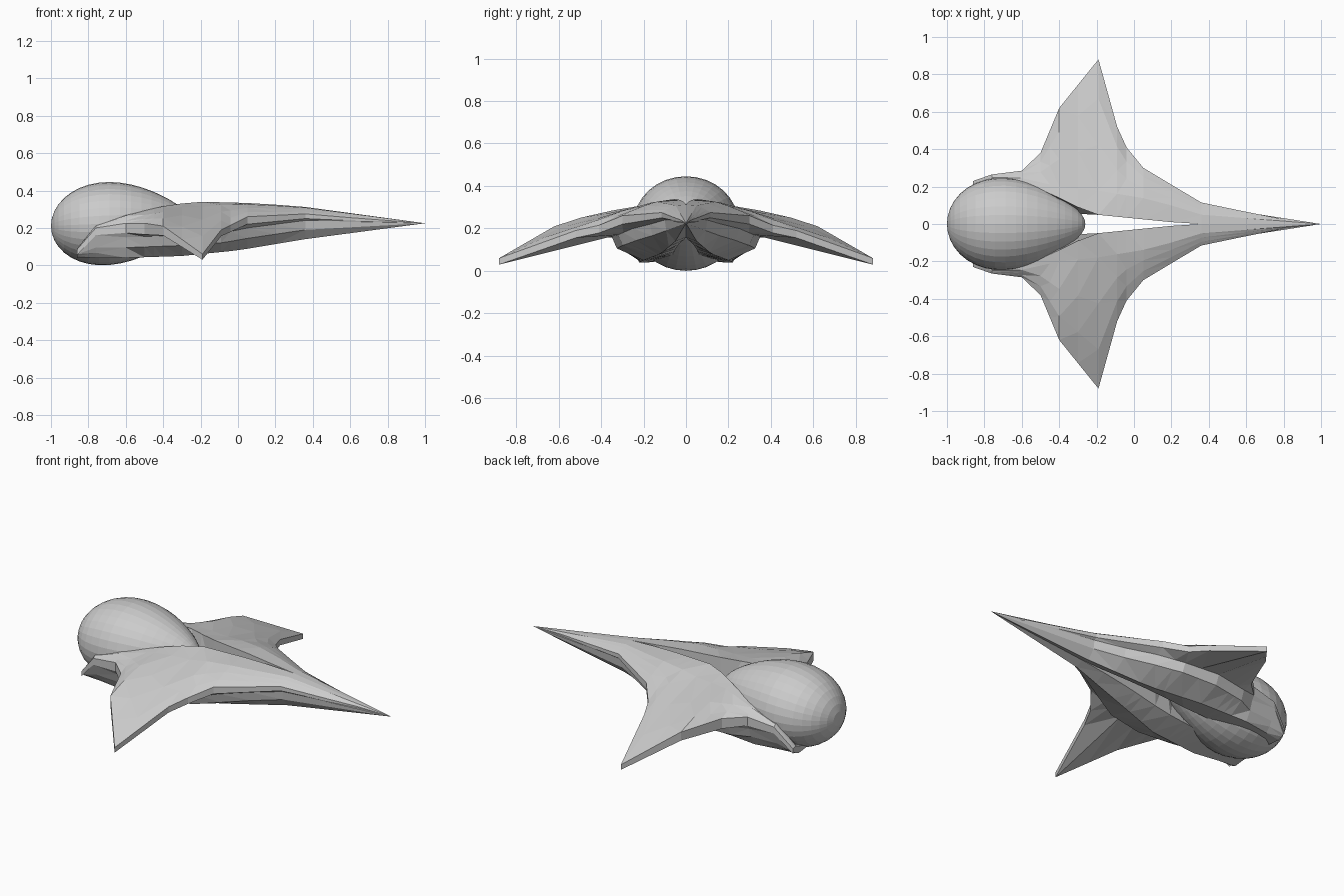
import bpy, bmesh
from mathutils import Vector

cube = bpy.data.objects.get("Cube")
if cube:
    bpy.data.objects.remove(cube)

grey = bpy.data.materials.new("light_grey")
grey.use_nodes = True
grey.diffuse_color = (0.6, 0.6, 0.6, 1)
grey.node_tree.nodes["Principled BSDF"].inputs["Base Color"].default_value = grey.diffuse_color


def add_object(name, bm):
    """Turn a bmesh into a grey object."""
    bmesh.ops.recalc_face_normals(bm, faces=bm.faces)
    mesh = bpy.data.meshes.new(name)
    bm.to_mesh(mesh)
    bm.free()
    mesh.materials.append(grey)
    obj = bpy.data.objects.new(name, mesh)
    bpy.context.collection.objects.link(obj)
    return obj


def profile(*points):
    """Piecewise linear curve through (x, value) points, from nose to tail."""
    def value(x):
        for (xa, va), (xb, vb) in zip(points, points[1:]):
            if x >= xb:
                return va + (vb - va) * (xa - x) / (xa - xb)
        return points[-1][1]
    return value


# Outlines of the left half of the hull along its length
stations = (1, .8, .6, .36, .2, .05, -.04, -.09, -.19, -.3, -.4, -.45, -.5, -.6, -.76, -.86)
slot_y = profile((1, 0), (.3, 0), (-.2, .05), (-.3, .09), (-.4, .14), (-.5, .185), (-.6, .215), (-.76, .235), (-.86, .2))
top_z = profile((1, .225), (.36, .312), (.1, .332), (-.2, .34), (-.36, .325), (-.6, .27), (-.78, .205), (-.86, .09))
ridge_y = profile((1, 0), (.36, .05), (.1, .13), (-.2, .18), (-.4, .2), (-.6, .245), (-.76, .25), (-.86, .215))
edge_y = profile((1, 0), (.8, .025), (.6, .065), (.36, .115), (.2, .21), (.05, .3), (-.04, .41), (-.09, .52),
                 (-.19, .88), (-.4, .62), (-.5, .38), (-.6, .285), (-.76, .265), (-.86, .23))
edge_z = profile((1, .225), (.6, .255), (.36, .275), (.05, .26), (-.09, .19), (-.19, .06), (-.4, .21),
                 (-.5, .225), (-.6, .225), (-.76, .2), (-.86, .085))
edge_thickness = profile((1, 0), (.36, .025), (.05, .04), (-.19, .03), (-.5, .06), (-.86, .03))
root_y = profile((1, 0), (.36, .1), (.2, .17), (.05, .25), (-.09, .32), (-.3, .35), (-.5, .32), (-.6, .27), (-.86, .22))
root_z = profile((1, .225), (.36, .24), (.05, .2), (-.09, .17), (-.6, .15), (-.86, .06))
keel_y = profile((1, 0), (.36, .05), (0, .12), (-.3, .2), (-.6, .22), (-.86, .18))
keel_z = profile((1, .225), (.36, .14), (0, .08), (-.3, .05), (-.6, .04), (-.86, .04))
groove_y = profile((1, 0), (.3, 0), (-.2, .05), (-.86, .08))
groove_z = profile((1, .225), (.36, .16), (0, .13), (-.3, .09), (-.86, .05))


def section(x):
    """Closed cross-section: slot, ridge, wing, edge, pod side, keel, groove."""
    slot = Vector((x, slot_y(x), top_z(x)))
    edge = Vector((x, edge_y(x), edge_z(x)))
    ridge = Vector((x, ridge_y(x), top_z(x) + .1 * (edge.z - top_z(x))))
    bulge = Vector((0, 0, .03 * (edge.y - ridge.y)))
    root = Vector((x, root_y(x), root_z(x)))
    side = Vector((x, .93 * root.y, (root.z + keel_z(x)) / 2))
    return [slot, ridge, ridge.lerp(edge, .35) + bulge, ridge.lerp(edge, .7) + bulge, edge,
            edge - Vector((0, 0, edge_thickness(x))), root, side,
            Vector((x, keel_y(x), keel_z(x))), Vector((x, groove_y(x), groove_z(x)))]


# Winged hull: loft one half, then mirror it
bm = bmesh.new()
rings = [[bm.verts.new(p) for p in section(x)] for x in stations]
for a, b in zip(rings, rings[1:]):
    for i in range(len(a)):
        j = (i + 1) % len(a)
        bm.faces.new((a[i], a[j], b[j], b[i]))
bm.faces.new(rings[-1])
bmesh.ops.remove_doubles(bm, verts=bm.verts, dist=.0005)
inner = [f for f in bm.faces if all(abs(v.co.y) < .0005 for v in f.verts)]
bmesh.ops.delete(bm, geom=inner, context='FACES')
bmesh.ops.triangulate(bm, faces=bm.faces)
hull = add_object("winged_hull", bm)
mirror = hull.modifiers.new("mirror", 'MIRROR')
mirror.use_axis = (False, True, False)
mirror.merge_threshold = .0005

# Egg-shaped body, tapering forward and tilted slightly upward
bm = bmesh.new()
bmesh.ops.create_uvsphere(bm, u_segments=32, v_segments=20, radius=1)
for v in bm.verts:
    y, z, u = v.co
    taper = .24 * (1 - .27 * u - .1 * u * u)
    v.co = (-.63 + .37 * u, y * taper, .226 + .015 * u + .9 * z * taper)
add_object("egg_body", bm)
